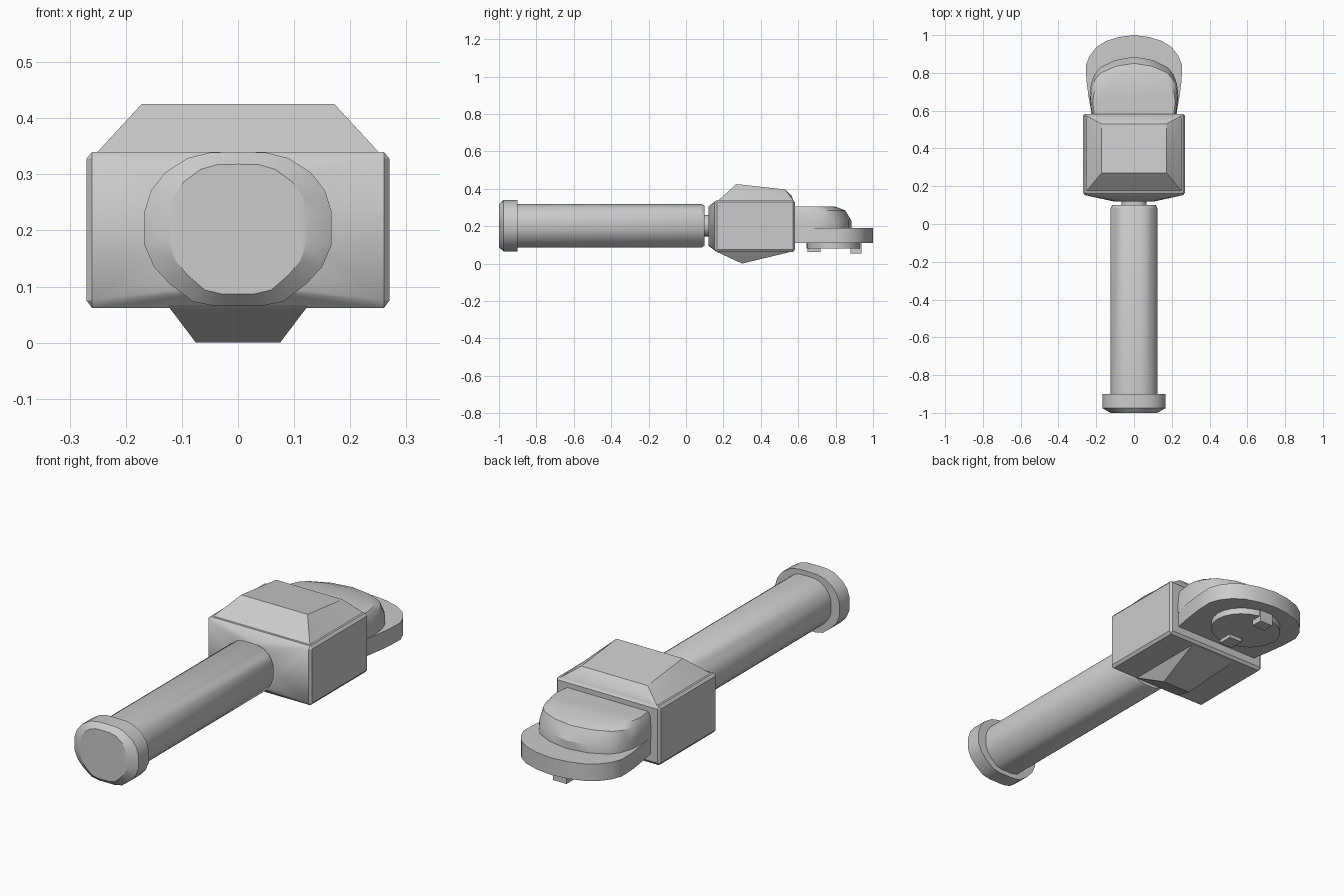
import bpy, bmesh
from math import sin, cos, pi, radians

if "Cube" in bpy.data.objects:
    bpy.data.objects.remove(bpy.data.objects["Cube"])


def finish(name, bm, angle=30):
    bmesh.ops.recalc_face_normals(bm, faces=bm.faces)
    mesh = bpy.data.meshes.new(name)
    bm.to_mesh(mesh)
    bm.free()
    ob = bpy.data.objects.new(name, mesh)
    bpy.context.collection.objects.link(ob)
    bpy.ops.object.select_all(action='DESELECT')
    bpy.context.view_layer.objects.active = ob
    ob.select_set(True)
    bpy.ops.object.shade_smooth_by_angle(angle=radians(angle))
    return ob


def loft(name, rings):
    """Join equal-length rings of points and cap both ends."""
    bm = bmesh.new()
    loops = [[bm.verts.new(p) for p in ring] for ring in rings]
    n = len(loops[0])
    for a, b in zip(loops, loops[1:]):
        for i in range(n):
            bm.faces.new((a[i], a[(i + 1) % n], b[(i + 1) % n], b[i]))
    bm.faces.new(loops[0])
    bm.faces.new(loops[-1])
    return finish(name, bm)


def hull(name, points):
    bm = bmesh.new()
    for p in points:
        bm.verts.new(p)
    res = bmesh.ops.convex_hull(bm, input=bm.verts)
    loose = [v for v in bm.verts if not v.link_faces]
    bmesh.ops.delete(bm, geom=loose, context='VERTS')
    bmesh.ops.dissolve_limit(bm, angle_limit=0.02, verts=bm.verts, edges=bm.edges)
    return finish(name, bm, 25)


def mirror(half):
    """Complete a half outline whose end points may lie on the centre line."""
    return half + [(-x, v) for x, v in reversed(half) if x > 0]


# Handle cross-section in x, z (relative to its axis at z = AXIS)
AXIS = 0.203
SECTION = mirror([(0, .137), (.05, .136), (.09, .126), (.13, .1), (.155, .068),
                  (.167, .03), (.167, -.028), (.15, -.068), (.122, -.098),
                  (.08, -.13), (.04, -.138), (0, -.138)])


def rings_y(stations):
    return [[(x * sx, y, AXIS + z * sz) for x, z in SECTION] for y, sx, sz in stations]


# Handle, end cap and neck
loft("handle", rings_y([(-.91, .74, .84), (.085, .74, .84), (.1, .69, .78)]))
loft("handle_cap", rings_y([(-1, .74, .84), (-.975, 1, 1), (-.9, 1, 1)]))
loft("neck", rings_y([(.09, .39, .42), (.14, .39, .42)]))

# Body block with chamfered edges and a raised round front
pts = []
for sx in (-1, 1):
    for x, ys, zs in ((.27, (.165, .572), (.075, .328)),
                      (.26, (.165, .572), (.062, .34)),
                      (.26, (.153, .582), (.075, .328))):
        pts += [(sx * x, y, z) for y in ys for z in zs]
pts += [(.11 * cos(t * pi / 8), .12, .2 + .105 * sin(t * pi / 8)) for t in range(16)]
hull("body", pts)

# Raised top cover and tapered keel underneath
hull("top_cover", [(s * x, y, z) for s in (-1, 1) for x, y, z in (
    (.255, .17, .335), (.255, .575, .335), (.172, .27, .425), (.172, .53, .396), (.19, .563, .365))])
hull("bottom_keel", [(s * x, y, z) for s in (-1, 1) for x, y, z in (
    (.125, .157, .066), (.125, .575, .066), (.075, .3, 0))])

# Jaw: base plate and domed upper block
plate = mirror([(.222, .57), (.24, .67), (.252, .76), (.255, .84), (.235, .89),
                (.2, .935), (.15, .968), (.08, .99), (0, 1)][::-1])
loft("jaw_plate", [[(x, y, z) for x, y in plate] for z in (.11, .19)])
block = mirror([(.225, .57), (.235, .68), (.228, .74), (.21, .79), (.18, .828),
                (.1, .868), (0, .885)][::-1])
loft("jaw_block", [[(x * s, .57 + (y - .57) * t, z) for x, y in block]
                   for z, s, t in ((.18, 1, 1), (.228, 1, 1), (.285, .98, .89), (.305, .93, .72))])

# Round pad below the jaw with two small lugs
loft("pad", [[(.165 * cos(t * pi / 12), .79 + .145 * sin(t * pi / 12), z)
              for t in range(24)] for z in (.08, .12)])
for name, y0, y1, z0 in (("rear_lug", .65, .72, .063), ("front_lug", .88, .937, .053)):
    loft(name, [[(-.035, y0, z), (.035, y0, z), (.035, y1, z), (-.035, y1, z)] for z in (z0, .115)])
